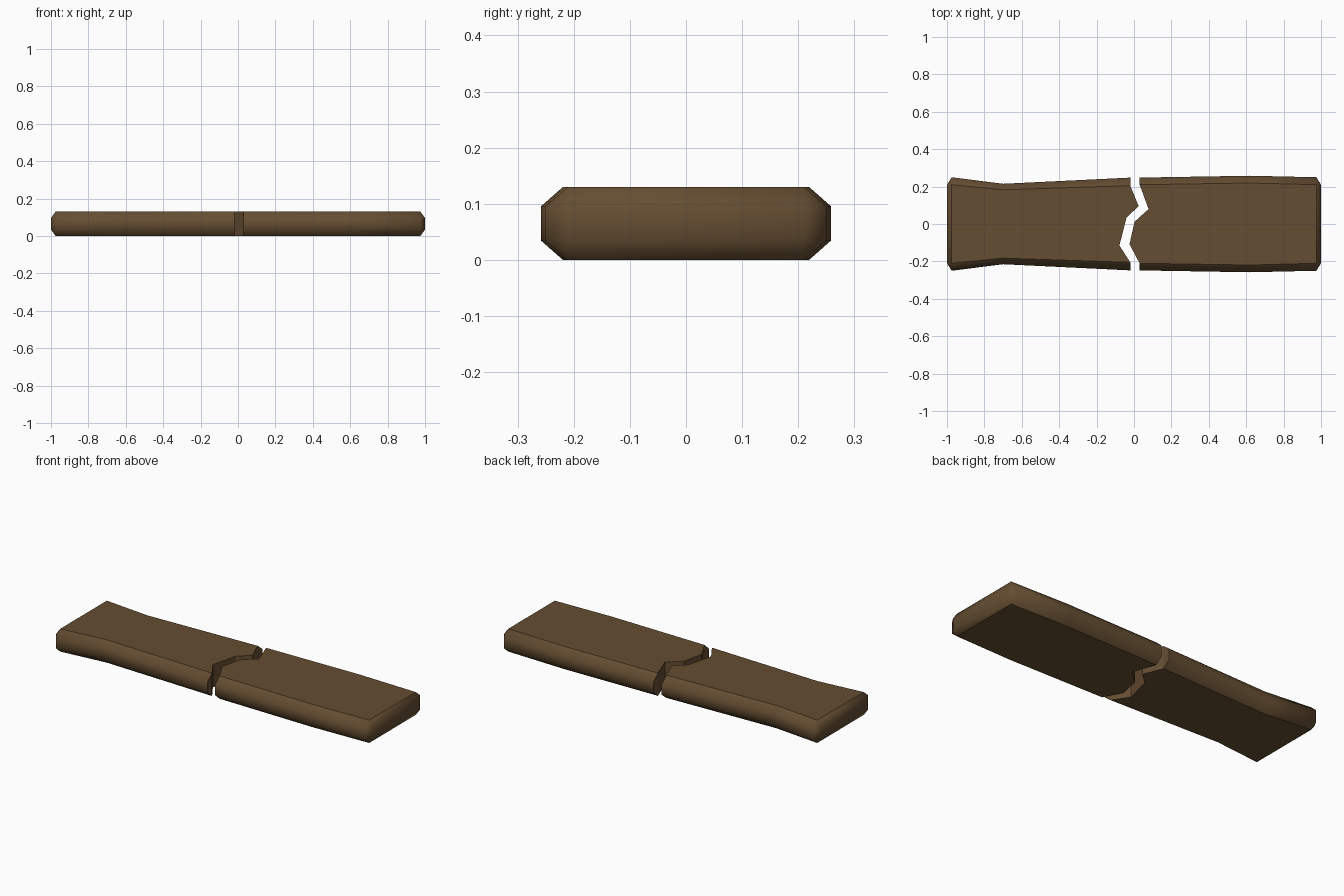
import bpy, bmesh

if "Cube" in bpy.data.objects:
    bpy.data.objects.remove(bpy.data.objects["Cube"])

wood = bpy.data.materials.new("brown_wood")
wood.diffuse_color = (0.13, 0.075, 0.032, 1)
wood.use_nodes = True
wood.node_tree.nodes["Principled BSDF"].inputs["Base Color"].default_value = wood.diffuse_color

H, Z1, Z2 = 0.13, 0.034, 0.096      # thickness and bevel heights
K = 0.85                            # top width relative to full width


def half_plank(name, end, mid, crack):
    """end/mid = (x, half width); crack = broken edge (x, y) from +y to -y."""
    bm = bmesh.new()

    def ring(x, w, t):
        # octagon section: bottom, low side, high side, top on each side
        return [bm.verts.new((x, y, z)) for y, z in (
            (t, H), (w, Z2), (w, Z1), (t, 0), (-t, 0), (-w, Z1), (-w, Z2), (-t, H))]

    s = 1 if end[0] > 0 else -1
    r0 = ring(end[0], end[1], 0.21)
    r1 = ring(mid[0], mid[1], mid[1] * K)
    r2 = ring(crack[0][0], 0.248, crack[0][1])
    cap = [bm.verts.new((s, y, z)) for y, z in
           ((0.21, Z2), (0.21, Z1), (-0.21, Z1), (-0.21, Z2))]

    # rounded long sides
    for a, b in ((r0, r1), (r1, r2)):
        for i in (0, 1, 2, 4, 5, 6):
            bm.faces.new((a[i], a[i + 1], b[i + 1], b[i]))
    # rounded outer end
    c = cap
    for f in (c, (r0[0], r0[7], c[3], c[0]), (r0[3], r0[4], c[2], c[1]),
              (r0[1], r0[2], c[1], c[0]), (r0[5], r0[6], c[3], c[2]),
              (r0[0], r0[1], c[0]), (r0[2], r0[3], c[1]),
              (r0[4], r0[5], c[2]), (r0[6], r0[7], c[3])):
        bm.faces.new(f)
    # jagged broken face
    inner = crack[1:-1]
    top = [r2[0]] + [bm.verts.new((x, y, H)) for x, y in inner] + [r2[7]]
    bot = [r2[3]] + [bm.verts.new((x, y, 0)) for x, y in inner] + [r2[4]]
    broken = [bm.faces.new((top[i], top[i + 1], bot[i + 1], bot[i]))
              for i in range(len(top) - 1)]
    broken += [bm.faces.new(r2[0:4]), bm.faces.new(r2[4:8])]
    # flat top and bottom
    flat = [bm.faces.new([r1[0], r0[0], r0[7], r1[7]] + top[::-1]),
            bm.faces.new([r1[3], r0[3], r0[4], r1[4]] + bot[::-1])]

    bmesh.ops.recalc_face_normals(bm, faces=bm.faces[:])
    for f in bm.faces:
        f.smooth = f not in broken
    for f in flat + broken:
        for e in f.edges:
            e.smooth = False
    me = bpy.data.meshes.new(name)
    bm.to_mesh(me)
    bm.free()
    me.materials.append(wood)
    ob = bpy.data.objects.new(name, me)
    bpy.context.collection.objects.link(ob)


half_plank("left_plank_half", (-0.975, 0.25), (-0.7, 0.215),
           [(-0.02, 0.205), (0.025, 0.095), (-0.04, 0.035), (-0.078, -0.115), (-0.02, -0.205)])
half_plank("right_plank_half", (0.975, 0.25), (0.62, 0.258),
           [(0.03, 0.21), (0.078, 0.08), (0.003, 0.012), (-0.024, -0.108), (0.03, -0.21)])
